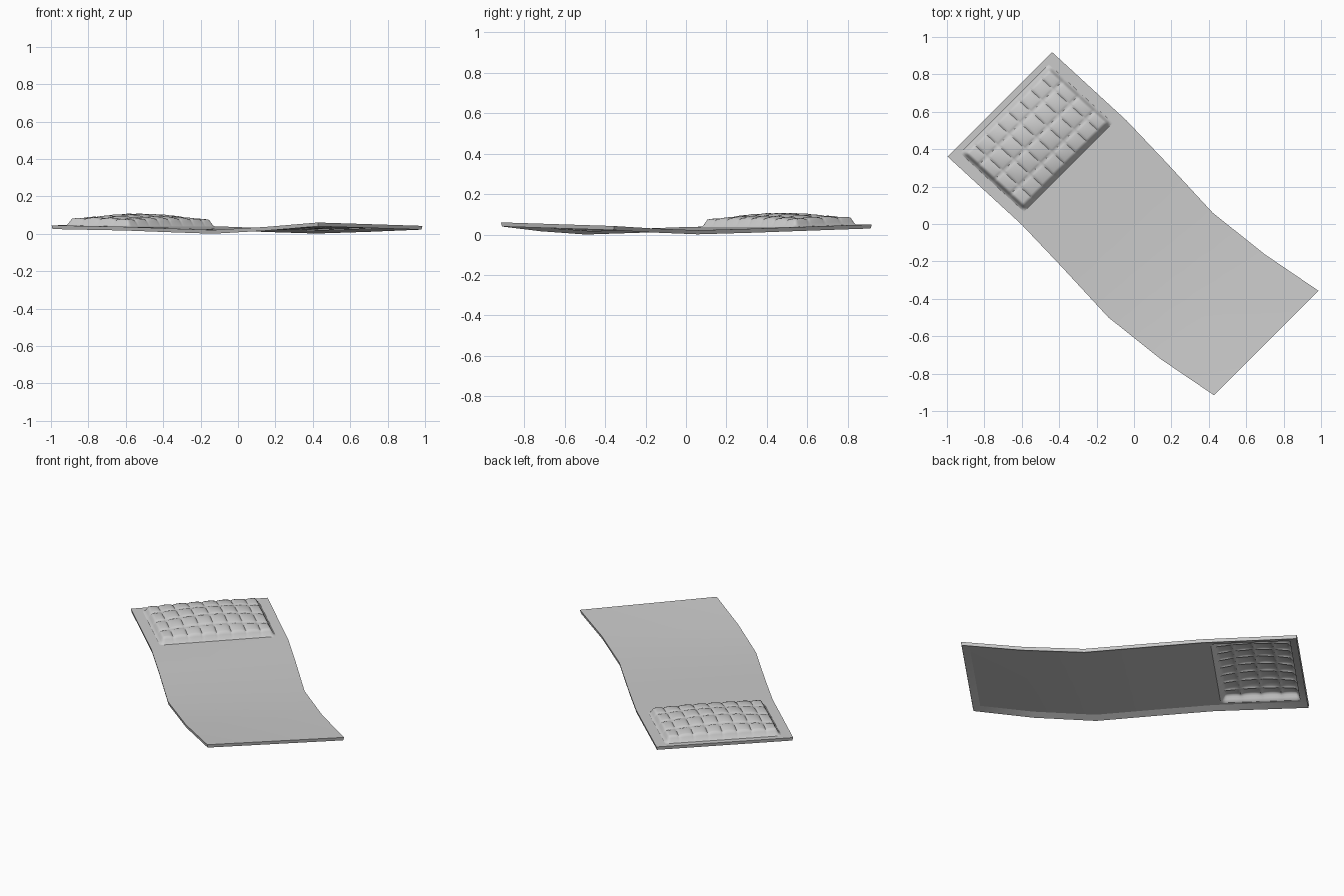
import bpy, bmesh, math

if "Cube" in bpy.data.objects:
    bpy.data.objects.remove(bpy.data.objects["Cube"])

R = math.sqrt(0.5)
HALF = 0.395      # half width of the mat
THICK = 0.02
HEM = 0.045
# stations along the mat: distance, sideways drift, top height left, top height right
STATIONS = [(-0.96, -0.055, 0.045, 0.050), (-0.42, -0.032, 0.037, 0.037),
            (-0.12, -0.040, 0.029, 0.029), (0.255, -0.055, 0.020, 0.021),
            (0.61, -0.015, 0.036, 0.030), (0.95, 0.050, 0.060, 0.042)]
P0, P1 = -0.336, 0.336    # pillow extent across
V0, V1 = -0.925, -0.463   # pillow extent along


def place(p, v, dz=0.0):
    """Point on the mat surface: p across, v along, dz above it."""
    for a, b in zip(STATIONS, STATIONS[1:]):
        if v <= b[0] + 1e-6:
            break
    t = (v - a[0]) / (b[0] - a[0])
    drift, zl, zr = (a[i] + (b[i] - a[i]) * t for i in (1, 2, 3))
    s = (p + HALF) / (2 * HALF)
    u = p + drift
    return ((u + v) * R, (u - v) * R, zl + (zr - zl) * s + dz)


def finish(bm, name, angle):
    bmesh.ops.remove_doubles(bm, verts=bm.verts, dist=1e-5)
    bmesh.ops.recalc_face_normals(bm, faces=bm.faces)
    if sum(f.normal.z * f.calc_area() for f in bm.faces) < 0:
        bmesh.ops.reverse_faces(bm, faces=bm.faces)
    me = bpy.data.meshes.new(name)
    bm.to_mesh(me)
    bm.free()
    ob = bpy.data.objects.new(name, me)
    bpy.context.collection.objects.link(ob)
    bpy.ops.object.select_all(action='DESELECT')
    ob.select_set(True)
    bpy.context.view_layer.objects.active = ob
    bpy.ops.object.shade_smooth_by_angle(angle=math.radians(angle))
    return ob


def smooth(x):
    x = max(0.0, min(1.0, x))
    return x * x * (3 - 2 * x)


def grid(bm, ps, vs, height, skip=None):
    pts = [[bm.verts.new(place(p, v, height(p, v))) for p in ps] for v in vs]
    for j in range(len(vs) - 1):
        for i in range(len(ps) - 1):
            if skip and skip((ps[i] + ps[i + 1]) / 2, (vs[j] + vs[j + 1]) / 2):
                continue
            bm.faces.new((pts[j][i], pts[j][i + 1], pts[j + 1][i + 1], pts[j + 1][i]))


# Mat sheet, open under the pillow
bm = bmesh.new()
ps = [-HALF, P0, P0 / 2, 0, P1 / 2, P1, HALF]
stops = [s[0] for s in STATIONS]
vs = sorted(stops + [V0, V1])
grid(bm, ps, vs, lambda p, v: 0.0, lambda p, v: P0 < p < P1 and V0 < v < V1)

# Rim: side wall going down, then a hem sloping back up beneath the sheet
start, end = vs[0], vs[-1]


def ring(inset, dz):
    pts = []
    lo, hi = -HALF + inset, HALF - inset
    inner = [max(start + inset, min(end - inset, v)) for v in vs if v != V0]
    for v in inner:
        pts.append(bm.verts.new(place(lo, v, dz)))
    for v in reversed(inner):
        pts.append(bm.verts.new(place(hi, v, dz)))
    return pts


rings = [ring(0, 0), ring(0.004, -THICK), ring(HEM, -0.003)]
for a, b in zip(rings, rings[1:]):
    n = len(a)
    for i in range(n):
        k = (i + 1) % n
        bm.faces.new((a[i], a[k], b[k], b[i]))
finish(bm, "mat", 40)

# Quilted pillow: domed field of 8 by 4 puffs with stitched grooves
COLS, ROWS, SUB = 8, 4, 12


def puff(p, v):
    s, t = (p - P0) / (P1 - P0), (v - V0) / (V1 - V0)
    edge = smooth(min(p - P0, P1 - p) / 0.03) * smooth(min(v - V0, V1 - v) / 0.03)
    dome = 0.036 + 0.03 * math.sin(math.pi * s) ** 0.8 * math.sin(math.pi * t) ** 0.8 \
        if 0 < s < 1 and 0 < t < 1 else 0.036
    cell = (abs(math.sin(COLS * math.pi * s)) * abs(math.sin(ROWS * math.pi * t)))
    return edge * (dome - 0.010 * (1 - cell ** 0.4))


bm = bmesh.new()
n, m = COLS * SUB, ROWS * SUB
grid(bm, [P0 + (P1 - P0) * i / n for i in range(n + 1)],
     [V0 + (V1 - V0) * j / m for j in range(m + 1)], puff)
finish(bm, "quilted_pillow", 60)

# Rest the lowest point on the ground
obs = list(bpy.context.collection.objects)
low = min(v.co.z for o in obs for v in o.data.vertices)
for o in obs:
    for v in o.data.vertices:
        v.co.z -= low
